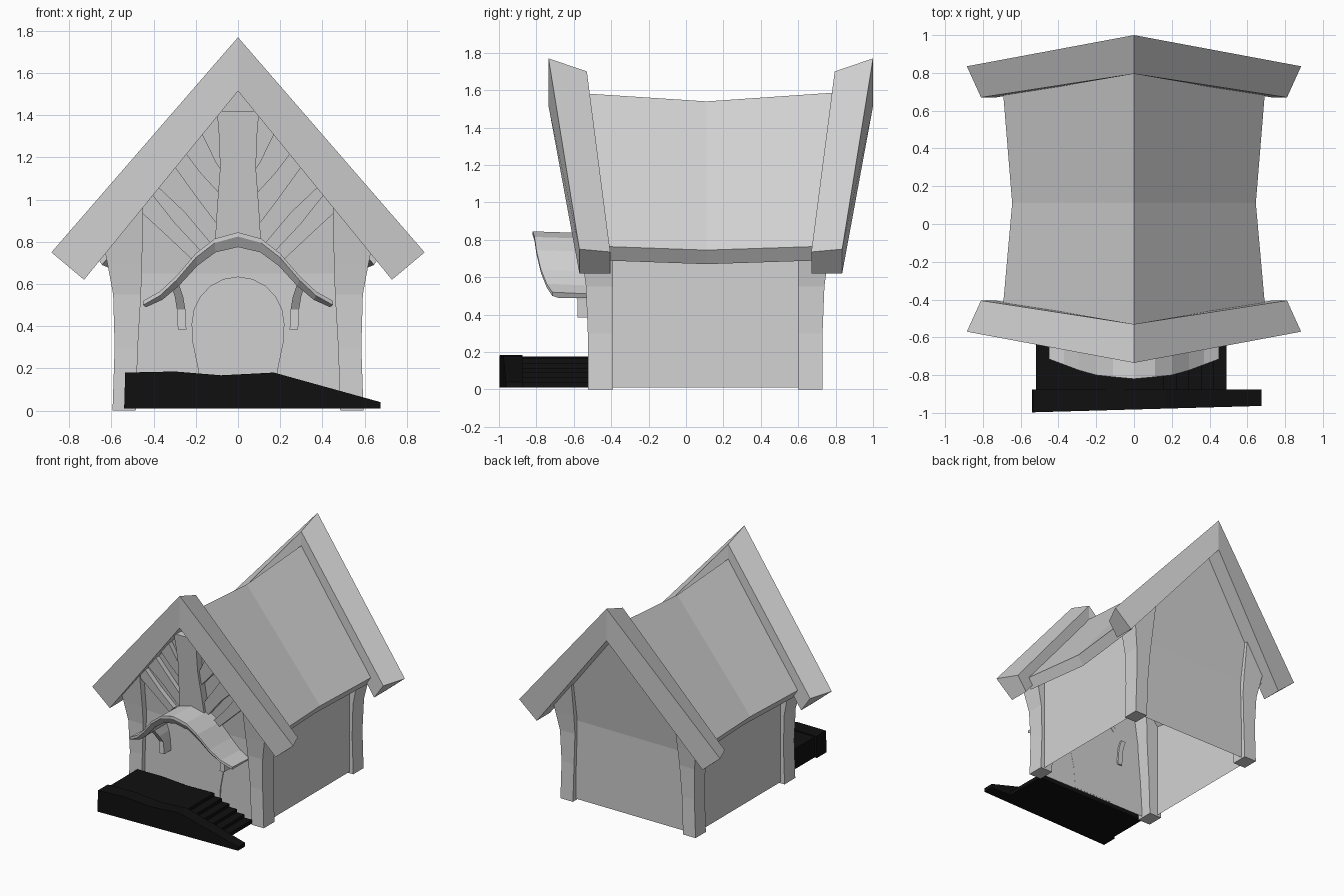
import bpy, bmesh, math

cube = bpy.data.objects.get("Cube")
if cube:
    bpy.data.objects.remove(cube, do_unlink=True)


def material(name, value):
    m = bpy.data.materials.new(name)
    m.use_nodes = True
    m.diffuse_color = (value, value, value, 1)
    bsdf = next(n for n in m.node_tree.nodes if n.type == 'BSDF_PRINCIPLED')
    bsdf.inputs["Base Color"].default_value = (value, value, value, 1)
    bsdf.inputs["Roughness"].default_value = 0.9
    return m


GREY = material("pale grey", 0.65)
BLACK = material("charcoal black", 0.005)


def finish(name, bm, mat):
    bmesh.ops.recalc_face_normals(bm, faces=bm.faces[:])
    me = bpy.data.meshes.new(name)
    bm.to_mesh(me)
    bm.free()
    me.materials.append(mat)
    ob = bpy.data.objects.new(name, me)
    bpy.context.scene.collection.objects.link(ob)
    return ob


def loft(name, rings, mat=GREY):
    """Skin a row of equal-length rings and cap both ends."""
    bm = bmesh.new()
    vs = [[bm.verts.new(p) for p in ring] for ring in rings]
    n = len(vs[0])
    for a, b in zip(vs, vs[1:]):
        for i in range(n):
            j = (i + 1) % n
            bm.faces.new((a[i], a[j], b[j], b[i]))
    bm.faces.new(vs[0])
    bm.faces.new(vs[-1])
    return finish(name, bm, mat)


def extrude_y(name, profile, y0, y1, mat=GREY):
    return loft(name, [[(x, y, z) for x, z in profile] for y in (y0, y1)], mat)


def front_y(z):
    """Front wall leans outward above the eaves."""
    return -0.48 - 0.03 * z if z < 0.65 else -0.5 - 0.139 * (z - 0.65)


def back_y(z):
    return 0.69 + 0.04 * z if z < 0.65 else 0.716 + 0.18 * (z - 0.65)


# House shell, open underneath
bm = bmesh.new()
outline = [(-0.56, 0.01), (-0.56, 0.65), (-0.56, 0.84), (0, 1.54),
           (0.56, 0.84), (0.56, 0.65), (0.56, 0.01)]
front = [bm.verts.new((x, front_y(z), z)) for x, z in outline]
back = [bm.verts.new((x, back_y(z), z)) for x, z in outline]
for side in (front, back):
    bm.faces.new((side[0], side[1], side[5], side[6]))
    bm.faces.new(side[1:6])
for i in (0, 1, 4, 5):
    bm.faces.new((front[i], front[i + 1], back[i + 1], back[i]))
finish("house_walls", bm, GREY)

# Sagging roof slab
rings = []
for y_top, y_eave, top, x, eave in ((-0.58, -0.45, 1.585, 0.695, 0.765),
                                    (0.11, 0.11, 1.54, 0.645, 0.745),
                                    (0.84, 0.72, 1.59, 0.695, 0.765)):
    rings.append([(-x, y_eave, eave), (0, y_top, top), (x, y_eave, eave),
                  (x - 0.05, y_eave, eave - 0.075), (0, y_top, top - 0.105),
                  (0.05 - x, y_eave, eave - 0.075)])
loft("main_roof", rings)

# Heavy gable boards, mirrored front to back and left to right
MID = 0.1325
for name, d in (("front", 1), ("back", -1)):
    for side, s in (("left", 1), ("right", -1)):
        def at(x, y, z):
            return (s * x, MID + d * (y - MID), z)
        apex = [at(0, -0.735, 1.77), at(0, -0.53, 1.70),
                at(0, -0.53, 1.515), at(0, -0.735, 1.515)]
        eave = [at(0.885, -0.57, 0.75), at(0.81, -0.405, 0.735),
                at(0.73, -0.405, 0.62), at(0.73, -0.57, 0.62)]
        loft(f"{name}_gable_board_{side}", [apex, eave])

# Flared corner posts: height, inner x, outer x, outward lean
POST = ((0, 0.485, 0.595, 0), (0.3, 0.475, 0.585, 0), (0.55, 0.46, 0.592, 0.01),
        (0.7, 0.455, 0.62, 0.03), (0.8, 0.45, 0.64, 0.045))
for name, y_in, y_out in (("front", -0.39, -0.525), ("back", 0.60, 0.73)):
    d = 1 if y_out > 0 else -1
    for side, s in (("left", 1), ("right", -1)):
        rings = []
        for k, (z, xi, xo, lean) in enumerate(POST):
            lift = 0.17 if k == len(POST) - 1 else 0
            y1, y2 = y_out + d * lean, y_out + d * (lean + lift * 0.15)
            rings.append([(s * xi, y_in, z + lift), (s * xo, y_in, z),
                          (s * xo, y1, z), (s * xi, y2, z + lift)])
        loft(f"{name}_post_{side}", rings)


# Gable timbers fanning out behind the door canopy
def timber(name, path, proud):
    rings = []
    for i, (x, z, w) in enumerate(path):
        a, b = path[max(i - 1, 0)], path[min(i + 1, len(path) - 1)]
        dx, dz = b[0] - a[0], b[1] - a[1]
        length = math.hypot(dx, dz)
        nx, nz = -dz / length * w, dx / length * w
        rings.append([(x + e * nx, front_y(z + e * nz) - o, z + e * nz)
                      for e, o in ((-1, -0.01), (1, -0.01), (1, proud), (-1, proud))])
    loft(name, rings)


timber("king_post", [(0, 0.78, 0.11), (0, 0.95, 0.1), (0, 1.15, 0.085),
                     (0, 1.3, 0.09), (0, 1.42, 0.1)], 0.06)
for side, s in (("left", 1), ("right", -1)):
    for k, path in enumerate((
            [(0.07, 1.06, 0.035), (0.14, 1.15, 0.045), (0.22, 1.28, 0.06)],
            [(0.1, 0.82, 0.04), (0.22, 0.97, 0.045), (0.36, 1.13, 0.065)],
            [(0.2, 0.74, 0.03), (0.32, 0.86, 0.035), (0.45, 1.0, 0.05)])):
        timber(f"gable_brace_{k + 1}_{side}", [(s * x, z, w) for x, z, w in path], 0.04)

# Arched door panel
outline = [(-0.18, 0.02), (-0.19, 0.2), (-0.215, 0.32)]
outline += [(-0.22 * math.cos(math.pi * t / 10), 0.41 + 0.225 * math.sin(math.pi * t / 10))
            for t in range(11)]
outline += [(-x, z) for x, z in reversed(outline[:3])]
loft("door", [[(x, front_y(z) + o, z) for x, z in outline] for o in (0.001, -0.008)])

# Curved canopy: x, top height, thickness, front edge
half = [(0, 0.845, 0.07, -0.82), (0.11, 0.815, 0.065, -0.81), (0.2, 0.745, 0.06, -0.80),
        (0.29, 0.64, 0.05, -0.775), (0.37, 0.565, 0.04, -0.745), (0.45, 0.52, 0.03, -0.715)]
arch = [(-x, z, t, y) for x, z, t, y in reversed(half[1:])] + half
loft("door_canopy", [[(x, -0.5, z - 0.01), (x, y, z), (x, y, z - 0.02),
                      (x * 0.97, y + 0.03, z - t), (x * 0.97, -0.5, z - t)]
                     for x, z, t, y in arch])

# Canopy brackets
for side, s in (("left", 1), ("right", -1)):
    rings = []
    for z, x, y in ((0.385, 0.265, -0.58), (0.48, 0.27, -0.58),
                    (0.54, 0.28, -0.62), (0.6, 0.3, -0.66)):
        rings.append([(s * (x + e), yy, z) for e, yy in
                      ((-0.02, -0.48), (0.02, -0.48), (0.02, y), (-0.02, y))])
    loft(f"canopy_bracket_{side}", rings)

# Porch deck with steps descending to the left
STEPS = 5
profile = [(-0.52, 0.01), (-0.52, 0.172), (-0.3, 0.175), (-0.08, 0.16), (0.16, 0.165)]
for k in range(STEPS):
    x = 0.16 + 0.33 * k / STEPS
    z = 0.165 - 0.125 * k / STEPS
    profile += [(x, z - 0.025), (x + 0.33 / STEPS, z - 0.025)]
profile.append((0.49, 0.01))
extrude_y("porch_steps", profile, -0.89, -0.525, BLACK)

# Sloping front rail of the porch
rail = [(-0.54, 0.01), (-0.535, 0.18), (-0.3, 0.185), (-0.08, 0.167),
        (0.17, 0.18), (0.675, 0.04), (0.675, 0.01)]
loft("porch_front_rail", [[(x, -0.982 + 0.028 * x, z) for x, z in rail],
                          [(x, -0.875, z) for x, z in rail]], BLACK)
